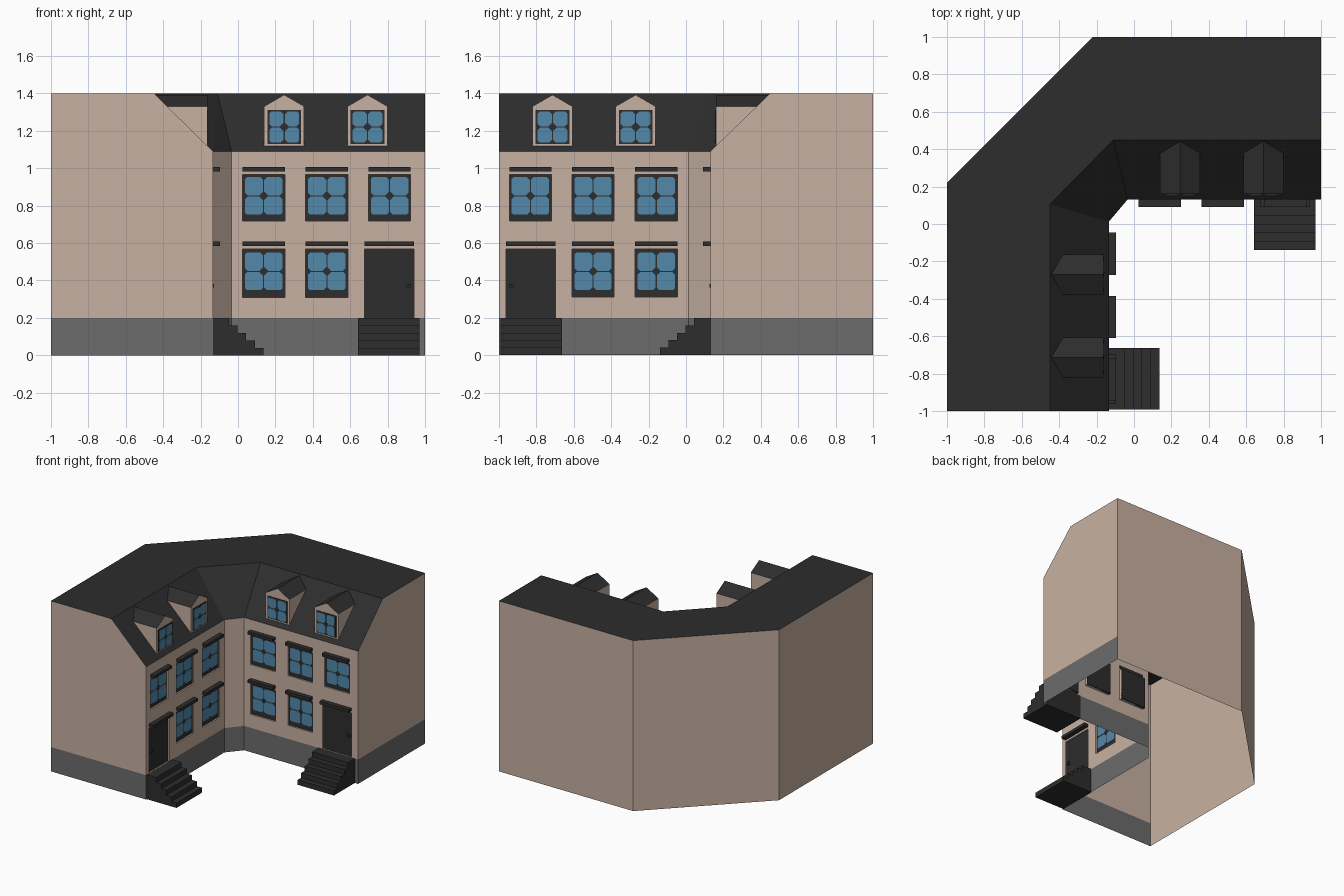
import bpy, bmesh
from mathutils import Vector

if "Cube" in bpy.data.objects:
    bpy.data.objects.remove(bpy.data.objects["Cube"])


def material(name, rgb):
    m = bpy.data.materials.new(name)
    m.diffuse_color = (*rgb, 1)
    m.use_nodes = True
    m.node_tree.nodes["Principled BSDF"].inputs["Base Color"].default_value = m.diffuse_color
    return m


PLASTER = material("beige_plaster", (0.58, 0.44, 0.36))
STONE = material("grey_stone", (0.15, 0.15, 0.15))
DARK = material("dark_slate", (0.026, 0.026, 0.026))
GLASS = material("blue_glass", (0.085, 0.25, 0.41))

BASE, EAVE, TOP = 0.2, 1.09, 1.4
FY, FX = 0.13, -0.134          # facade planes
SLOPE = 0.32 / (TOP - EAVE)    # roof setback per unit height


# local facade coordinates: u along wall, d outward, z up
def right_wing(u, d, z):
    return Vector((u, FY - d, z))


def left_wing(u, d, z):
    return Vector((FX + d, -u - 0.022, z))


def build(name, faces, mats):
    """faces: (points, material index, outward direction or None)"""
    bm = bmesh.new()
    for pts, mi, out in faces:
        f = bm.faces.new([bm.verts.new(p) for p in pts])
        f.material_index = mi
        f.normal_update()
        if out is not None and f.normal.dot(Vector(out)) < 0:
            f.normal_flip()
    bmesh.ops.remove_doubles(bm, verts=bm.verts[:], dist=1e-5)
    if all(f[2] is None for f in faces):
        bmesh.ops.recalc_face_normals(bm, faces=bm.faces[:])
    me = bpy.data.meshes.new(name)
    bm.to_mesh(me)
    bm.free()
    for m in mats:
        me.materials.append(m)
    ob = bpy.data.objects.new(name, me)
    bpy.context.collection.objects.link(ob)
    return ob


def prism(fn, profile, a, b):
    """closed prism: fn(p, q, t) maps profile point and depth to space"""
    n = len(profile)
    A = [fn(p, q, a) for p, q in profile]
    B = [fn(p, q, b) for p, q in profile]
    out = [(A, 0, None), (B[::-1], 0, None)]
    out += [([A[i], A[(i + 1) % n], B[(i + 1) % n], B[i]], 0, None) for i in range(n)]
    return out


def rect(u0, u1, z0, z1):
    return [(u0, z0), (u1, z0), (u1, z1), (u0, z1)]


def plate(W, name, profile, d0, d1, mat):
    return build(name, prism(lambda u, z, d: W(u, d, z), profile, d0, d1), [mat])


# ---- main walls (open underneath) ----
walls = []


def wall(p, q, out, split):
    for z0, z1, mi in ([(0, BASE, 1), (BASE, EAVE, 0)] if split else [(0, TOP, 0)]):
        walls.append(([(*p, z0), (*q, z0), (*q, z1), (*p, z1)], mi, out))


c_r, c_l = (-0.035, FY), (FX, 0.013)           # chamfered inner corner
wall((1, 1), (-0.22, 1), (0, 1, 0), False)
wall((-0.22, 1), (-1, 0.22), (-1, 1, 0), False)
wall((-1, 0.22), (-1, -1), (-1, 0, 0), False)
wall(c_r, c_l, (1, -1, 0), True)
for end, out, a, b, c in ((lambda t, z: (1, t, z), (1, 0, 0), FY, 0.45, 1),
                          (lambda t, z: (t, -1, z), (0, -1, 0), FX, -0.45, -1)):
    walls.append(([end(a, 0), end(c, 0), end(c, BASE), end(a, BASE)], 1, out))
    walls.append(([end(a, BASE), end(c, BASE), end(c, TOP), end(b, TOP), end(a, EAVE)], 0, out))

# ---- facades with openings: (centre, half width, z0, z1) ----
COLS = (0.137, 0.475, 0.81)
WINDOWS = [(c, 0.113, 0.718, 0.965) for c in COLS] + [(c, 0.113, 0.31, 0.567) for c in COLS[:2]]
DOOR = (0.808, 0.132, BASE, 0.567)
OPEN = WINDOWS + [DOOR]
REC = 0.02

for W, umax in ((right_wing, 1.0), (left_wing, 0.978)):
    out = W(0, 1, 0) - W(0, 0, 0)
    us = sorted({-0.035, umax} | {c + s * h for c, h, _, _ in OPEN for s in (-1, 1)})
    zs = sorted({0, BASE, EAVE} | {z for o in OPEN for z in o[2:]})
    for u0, u1 in zip(us, us[1:]):
        for z0, z1 in zip(zs, zs[1:]):
            um, zm = (u0 + u1) / 2, (z0 + z1) / 2
            if any(abs(um - c) < h and a < zm < b for c, h, a, b in OPEN):
                continue
            pts = [W(u, 0, z) for u, z in rect(u0, u1, z0, z1)]
            walls.append((pts, 1 if zm < BASE else 0, out))
    # reveals around each opening
    for c, h, a, b in OPEN:
        r = rect(c - h, c + h, a, b)
        mid = W(c, -REC / 2, (a + b) / 2)
        for i in range(4):
            p, q = r[i], r[(i + 1) % 4]
            pts = [W(p[0], 0, p[1]), W(q[0], 0, q[1]), W(q[0], -REC, q[1]), W(p[0], -REC, p[1])]
            walls.append((pts, 0, mid - sum(pts, Vector()) / 4))
build("house_walls", walls, [PLASTER, STONE])

# ---- roof: flat top plus inner slopes ----
low = [(1, FY), c_r, c_l, (FX, -1)]
high = [(1, 0.45), (-0.11, 0.45), (-0.45, 0.105), (-0.45, -1)]
roof = [([(*low[i], EAVE), (*low[i + 1], EAVE), (*high[i + 1], TOP), (*high[i], TOP)], 0, (0, 0, 1))
        for i in (0, 2)]
# corner slope as two triangles
roof.append(([(*low[1], EAVE), (*low[2], EAVE), (*high[1], TOP)], 0, (0, 0, 1)))
roof.append(([(*low[2], EAVE), (*high[2], TOP), (*high[1], TOP)], 0, (0, 0, 1)))
back = [(-1, -1), (-1, 0.22), (-0.22, 1), (1, 1)]
roof.append(([(*p, TOP) for p in high + back], 0, (0, 0, 1)))
build("roof", roof, [DARK])


# ---- window glass: four panes with clipped corners ----
def pane(u, z, su, sz, w, h):
    g, k = 0.003, 0.02
    pts = [(g + k, g), (w - k * 0.7, g), (w, g + k * 0.7), (w, h - k * 0.5),
           (w - k * 0.5, h), (g + k * 0.7, h), (g, h - k * 0.7), (g, g + k)]
    return [(u + su * p, z + sz * q) for p, q in pts]


def glazing(W, name, u, z, w, h, d):
    faces = []
    for su in (-1, 1):
        for sz in (-1, 1):
            faces.append(pane(u, z, su, sz, w, h))
    for i, prof in enumerate(faces):
        plate(W, f"{name}_pane_{i}", prof, d, d + 0.005, GLASS)


STAIR = [(-0.004, 0.0), (0.27, 0.0)]
for i in range(5):
    d = 0.27 - 0.046 * i
    STAIR += [(d, 0.04 * (i + 1)), (d - 0.046 if i < 4 else -0.004, 0.04 * (i + 1))]

for W, side in ((right_wing, "right"), (left_wing, "left")):
    out = W(0, 1, 0) - W(0, 0, 0)
    along = W(1, 0, 0) - W(0, 0, 0)
    # windows and their lintels
    for i, (c, h, a, b) in enumerate(WINDOWS):
        n = f"{side}_window_{i}"
        plate(W, n + "_frame", rect(c - h, c + h, a, b), -REC - 0.008, -REC + 0.008, DARK)
        glazing(W, n, c, (a + b) / 2 + 0.01, 0.1, 0.1, -REC + 0.006)
        plate(W, n + "_lintel", rect(c - h, c + h, b + 0.016, b + 0.04), -0.004, 0.038, DARK)
    # door, handle, lintel and steps
    c, h, a, b = DOOR
    plate(W, side + "_door", rect(c - h, c + h, a, b), -REC - 0.008, -REC + 0.008, DARK)
    plate(W, side + "_door_handle", rect(0.9, 0.925, 0.362, 0.382), -0.015, 0.005, DARK)
    plate(W, side + "_door_lintel", rect(c - h, c + h, b + 0.016, b + 0.04), -0.004, 0.038, DARK)
    build(side + "_steps", prism(lambda d, z, u: W(u, d, z), STAIR, 0.64, 0.97), [DARK])
    # dormers: front, cheeks dying into the slope, gabled roof
    for i, c in enumerate((0.247, 0.692)):
        n, f, h, ze, za = f"{side}_dormer_{i}", -0.03, 0.107, 1.33, 1.392
        z0 = EAVE - f / SLOPE
        de, da = -(ze - EAVE) * SLOPE, -(za - EAVE) * SLOPE
        faces = [([W(c - h, f, z0), W(c + h, f, z0), W(c + h, f, ze), W(c, f, za), W(c - h, f, ze)], 0, out)]
        for s in (-1, 1):
            u = c + s * h
            faces.append(([W(u, f, z0), W(u, f, ze), W(u, de, ze)], 0, along * s))
            faces.append(([W(u, f, ze), W(c, f, za), W(c, da, za), W(u, de, ze)], 1, (0, 0, 1)))
        build(n, faces, [PLASTER, DARK])
        plate(W, n + "_frame", rect(c - 0.09, c + 0.09, 1.13, 1.31), f - 0.004, f + 0.004, DARK)
        glazing(W, n, c, 1.22, 0.08, 0.082, f + 0.002)
